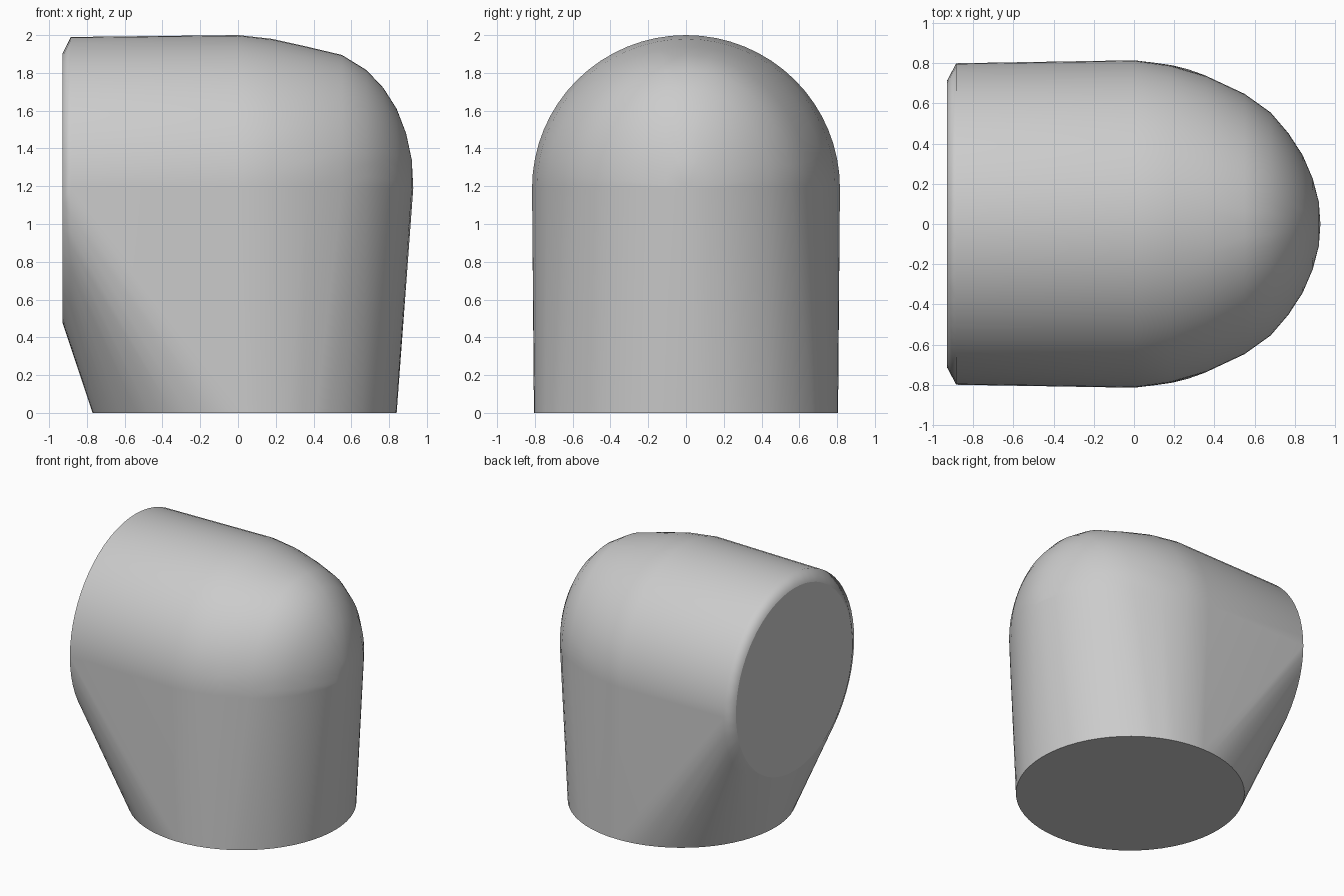
import bpy, bmesh
from math import sin, cos, tau
from mathutils import Vector

cube = bpy.data.objects.get("Cube")
if cube:
    bpy.data.objects.remove(cube, do_unlink=True)

SIDES = 64
AXIS_Z = 1.19     # height of the horizontal barrel's axis


def material(name, rgb):
    m = bpy.data.materials.new(name)
    m.use_nodes = True
    m.diffuse_color = (*rgb, 1)
    m.node_tree.nodes["Principled BSDF"].inputs["Base Color"].default_value = (*rgb, 1)
    return m


def upright_ring(x, half_width, half_height, top_only=False):
    """Points of an ellipse facing along x; optionally just its upper half."""
    angles = [tau * i / SIDES for i in range(SIDES)]
    return [Vector((x, half_width * cos(a), AXIS_Z + half_height * sin(a)))
            for a in angles if not top_only or sin(a) > -0.001]


def flat_ring(x, radius, z):
    return [Vector((x + radius * cos(tau * i / SIDES), radius * sin(tau * i / SIDES), z))
            for i in range(SIDES)]


# Round foot, then the bevelled open end of the barrel
points = flat_ring(0.035, 0.805, 0)
points += upright_ring(-0.93, 0.715, 0.71)
points += upright_ring(-0.885, 0.80, 0.80)

# Rounded elbow: x, half width, half height
elbow = [(0.0, 0.815, 0.81), (0.18, 0.79, 0.79), (0.36, 0.737, 0.75), (0.55, 0.648, 0.705),
         (0.68, 0.555, 0.625), (0.77, 0.45, 0.53), (0.84, 0.342, 0.42),
         (0.89, 0.225, 0.29), (0.92, 0.11, 0.15)]
for x, w, h in elbow:
    points += upright_ring(x, w, h, top_only=True)
points.append(Vector((0.928, 0, AXIS_Z)))

# Wrap everything in one convex skin
bm = bmesh.new()
for p in points:
    bm.verts.new(p)
hull = bmesh.ops.convex_hull(bm, input=bm.verts)
loose = {g for g in hull["geom_interior"] + hull["geom_unused"]
         if isinstance(g, bmesh.types.BMVert)}
bmesh.ops.delete(bm, geom=list(loose), context='VERTS')
bmesh.ops.dissolve_limit(bm, angle_limit=0.005, verts=bm.verts, edges=bm.edges)
bmesh.ops.recalc_face_normals(bm, faces=bm.faces)

# Smooth skin with crisp borders round the two flat ends
for face in bm.faces:
    face.smooth = True
for face in bm.faces:
    if face.normal.z < -0.99 or face.normal.x < -0.99:
        face.smooth = False
        for edge in face.edges:
            edge.smooth = False

mesh = bpy.data.meshes.new("elbow_body")
bm.to_mesh(mesh)
bm.free()
mesh.materials.append(material("plain grey", (0.6, 0.6, 0.6)))
body = bpy.data.objects.new("elbow_body", mesh)
bpy.context.collection.objects.link(body)

# Keep shading even across the large flats
weighted = body.modifiers.new("even_shading", 'WEIGHTED_NORMAL')
weighted.keep_sharp = True
